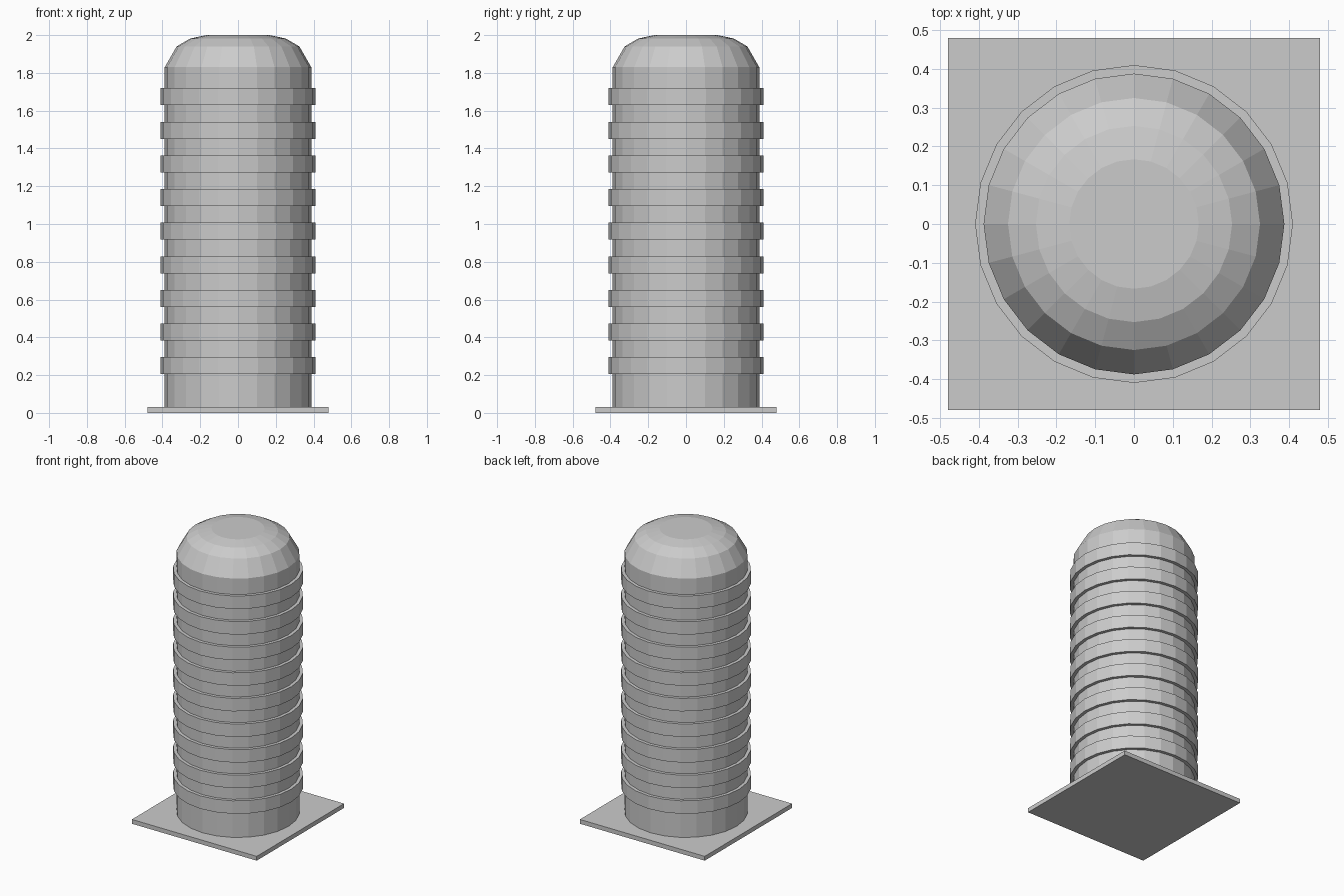
import bpy
import bmesh
from math import sin, cos, tau

SIDES = 24

cube = bpy.data.objects.get("Cube")
if cube:
    bpy.data.objects.remove(cube, do_unlink=True)

grey = bpy.data.materials.new("plain grey")
grey.use_nodes = True
grey.diffuse_color = (0.6, 0.6, 0.6, 1)
grey.node_tree.nodes["Principled BSDF"].inputs["Base Color"].default_value = grey.diffuse_color


def add_object(name, bm):
    bmesh.ops.recalc_face_normals(bm, faces=bm.faces)
    mesh = bpy.data.meshes.new(name)
    bm.to_mesh(mesh)
    bm.free()
    mesh.materials.append(grey)
    obj = bpy.data.objects.new(name, mesh)
    bpy.context.collection.objects.link(obj)
    return obj


def lathe(name, profile, closed=False):
    """Revolve (radius, z) points; open profiles get flat caps."""
    bm = bmesh.new()
    rings = [[bm.verts.new((r * cos(tau * i / SIDES), r * sin(tau * i / SIDES), z))
              for i in range(SIDES)] for r, z in profile]
    pairs = list(zip(rings, rings[1:]))
    if closed:
        pairs.append((rings[-1], rings[0]))
    else:
        bm.faces.new(rings[0])
        bm.faces.new(rings[-1])
    for low, high in pairs:
        for i in range(SIDES):
            j = (i + 1) % SIDES
            bm.faces.new((low[i], low[j], high[j], high[i]))
    return add_object(name, bm)


# Square base plate
bm = bmesh.new()
bmesh.ops.create_cube(bm, size=1)
for v in bm.verts:
    v.co = (v.co.x * 0.96, v.co.y * 0.96, (v.co.z + 0.5) * 0.03)
add_object("base_plate", bm)

# Column with a faceted domed top
lathe("column", [(0.388, 0.03), (0.388, 1.83), (0.325, 1.94), (0.253, 1.982), (0.167, 2.0)])

# Evenly spaced raised bands
for n in range(9):
    z = 0.205 + n * 0.178
    lathe(f"band_{n + 1}", [(0.385, z), (0.41, z), (0.41, z + 0.09), (0.385, z + 0.09)], closed=True)
